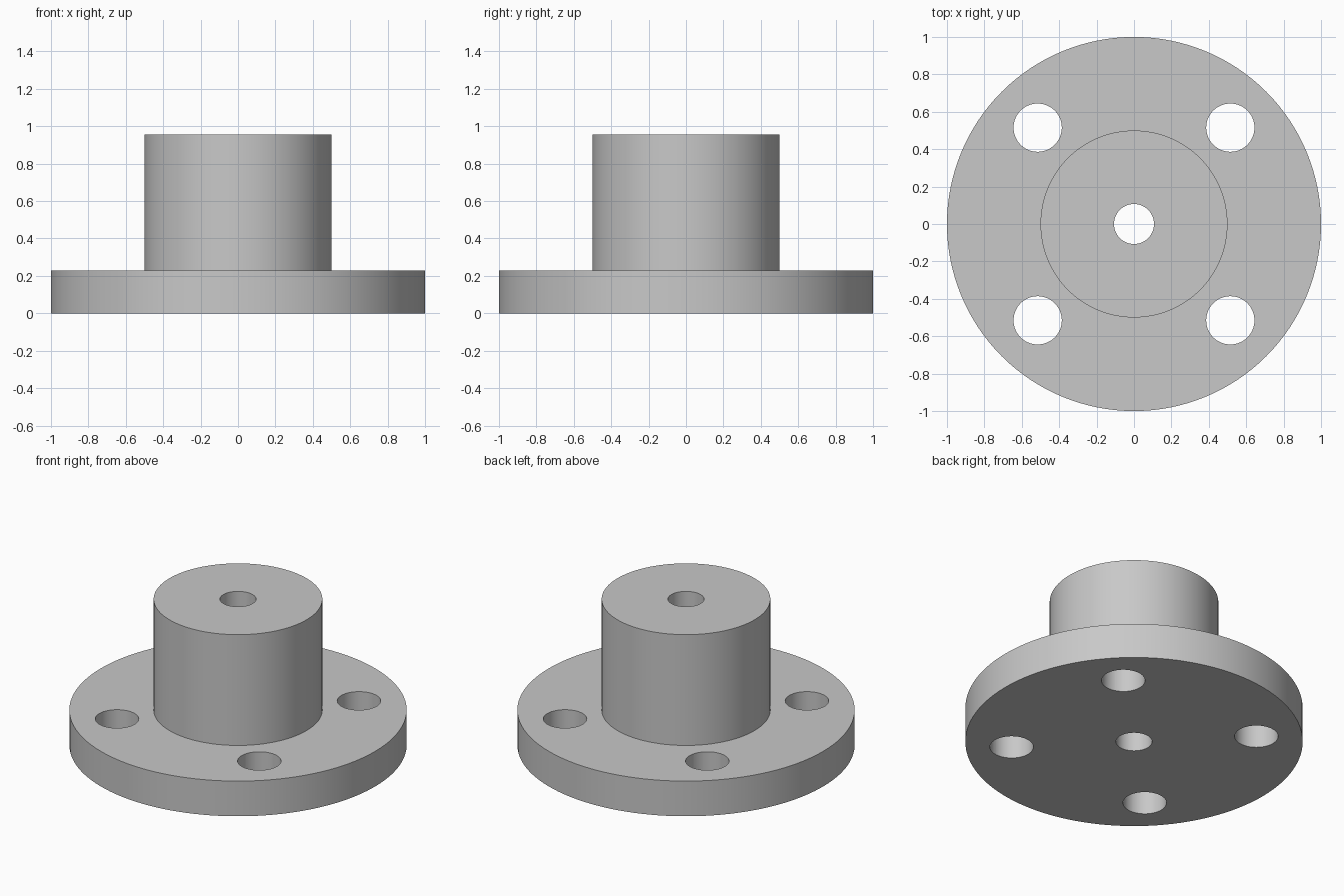
import bpy
import bmesh
import math
from mathutils import Matrix

FLANGE_R, FLANGE_TOP = 1.0, 0.23
HUB_R, HUB_TOP = 0.5, 0.955
BORE_R = 0.107
BOLT_R, BOLT_OFFSET = 0.129, 0.515

cube = bpy.data.objects.get("Cube")
if cube:
    bpy.data.objects.remove(cube, do_unlink=True)

# Plain grey metal
grey = bpy.data.materials.new("grey metal")
grey.use_nodes = True
colour = (0.58, 0.58, 0.58, 1)
grey.diffuse_color = colour
grey.node_tree.nodes["Principled BSDF"].inputs["Base Color"].default_value = colour


def add_object(name, bm):
    bmesh.ops.recalc_face_normals(bm, faces=bm.faces)
    mesh = bpy.data.meshes.new(name)
    bm.to_mesh(mesh)
    bm.free()
    mesh.materials.append(grey)
    obj = bpy.data.objects.new(name, mesh)
    bpy.context.collection.objects.link(obj)
    return obj


# Flange, hub and centre bore: one closed profile turned about z
profile = [(BORE_R, 0), (FLANGE_R, 0), (FLANGE_R, FLANGE_TOP),
           (HUB_R, FLANGE_TOP), (HUB_R, HUB_TOP), (BORE_R, HUB_TOP)]
bm = bmesh.new()
ring = [bm.verts.new((r, 0, z)) for r, z in profile]
edges = [bm.edges.new((ring[i - 1], v)) for i, v in enumerate(ring)]
bmesh.ops.spin(bm, geom=ring + edges, cent=(0, 0, 0), axis=(0, 0, 1),
               angle=math.tau, steps=128, use_merge=True)
bmesh.ops.remove_doubles(bm, verts=bm.verts, dist=0.0001)
flange = add_object("flanged_hub", bm)

# Four bolt holes through the flange
bm = bmesh.new()
for sx in (-1, 1):
    for sy in (-1, 1):
        centre = (sx * BOLT_OFFSET, sy * BOLT_OFFSET, FLANGE_TOP / 2)
        bmesh.ops.create_cone(bm, cap_ends=True, segments=64, radius1=BOLT_R,
                              radius2=BOLT_R, depth=FLANGE_TOP * 2,
                              matrix=Matrix.Translation(centre))
cutter = add_object("bolt_hole_cutter", bm)
cutter.hide_render = True

cut = flange.modifiers.new("bolt holes", 'BOOLEAN')
cut.operation = 'DIFFERENCE'
cut.solver = 'EXACT'
cut.object = cutter

for obj in bpy.context.selected_objects:
    obj.select_set(False)
flange.select_set(True)
bpy.context.view_layer.objects.active = flange
bpy.ops.object.modifier_apply(modifier=cut.name)
bpy.data.objects.remove(cutter, do_unlink=True)

# Round walls smooth, rims crisp
bpy.ops.object.shade_smooth_by_angle(angle=math.radians(30))
